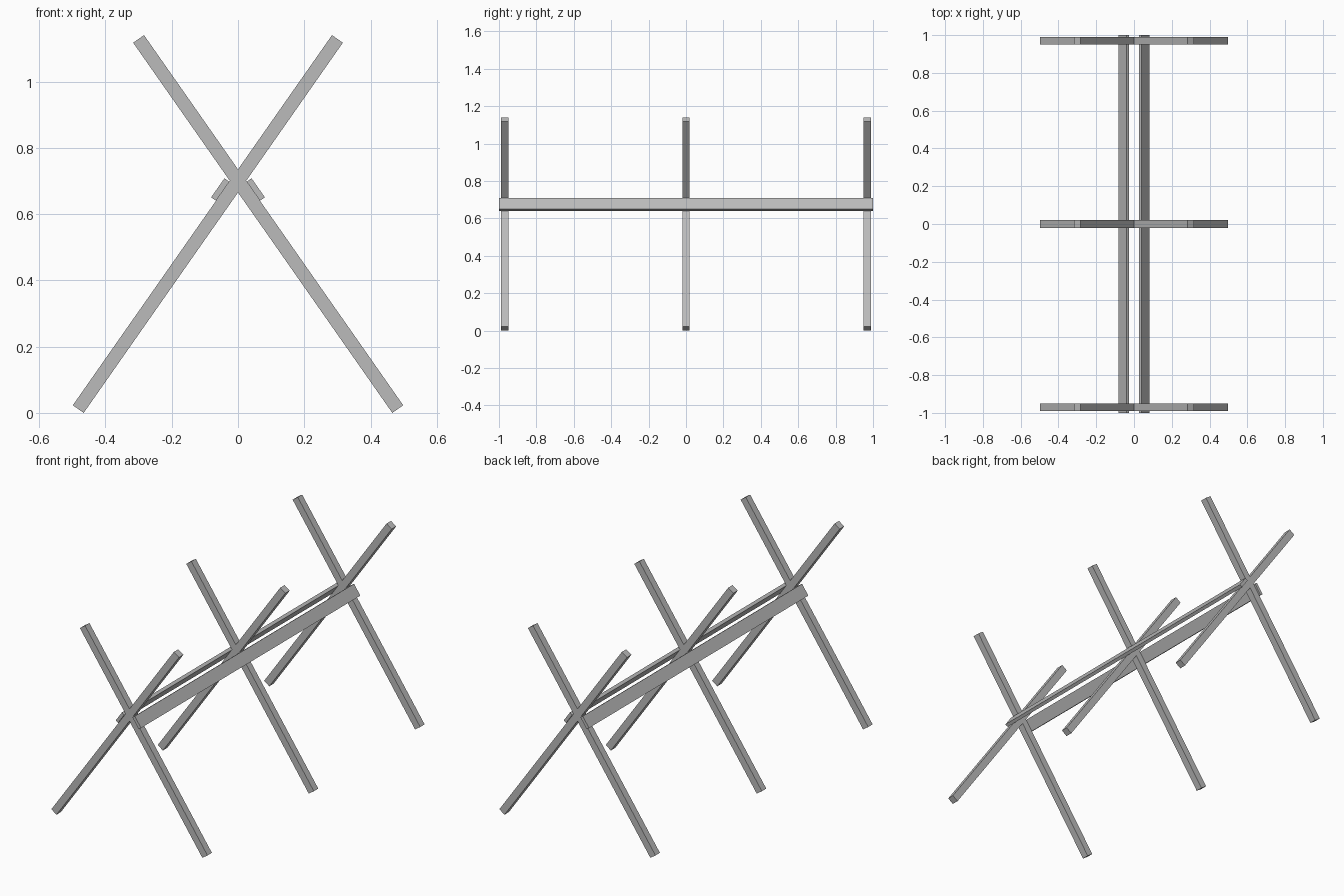
import bpy
from math import radians, sin, cos
from mathutils import Vector

cube = bpy.data.objects.get("Cube")
if cube:
    bpy.data.objects.remove(cube, do_unlink=True)

# Single plain grey
grey = bpy.data.materials.new("plain grey")
grey.use_nodes = True
color = (0.5, 0.5, 0.5, 1)
grey.diffuse_color = color
grey.node_tree.nodes["Principled BSDF"].inputs["Base Color"].default_value = color

TILT = radians(35)      # lean of each leg from vertical
CROSS_Z = 0.70          # height where the legs cross
LEG = 0.04              # square leg thickness
RAIL_THICK = 0.018


def bar(name, side, along, across, y, size):
    """Box leaning with a leg; along and across are offsets from the crossing.
    Side +1 has its foot on the left (+x), side -1 on the right."""
    down = Vector((side * sin(TILT), 0, -cos(TILT)))
    outward = Vector((side * cos(TILT), 0, sin(TILT)))
    center = Vector((0, y, CROSS_Z)) + down * along + outward * across
    bpy.ops.mesh.primitive_cube_add(size=1, location=center,
                                    rotation=(0, -side * TILT, 0))
    obj = bpy.context.object
    obj.name = name
    obj.scale = size
    bpy.ops.object.transform_apply(location=False, rotation=False, scale=True)
    obj.data.materials.append(grey)


# Leg ends measured along the leg from the crossing
foot = (CROSS_Z - LEG / 2 * sin(TILT)) / cos(TILT)
head = 0.523

for side, label in ((1, "left"), (-1, "right")):
    # Three crossed pairs of legs
    for place, y in (("front", -0.97), ("middle", 0), ("back", 0.97)):
        bar(f"{place}_{label}_leg", side, (foot - head) / 2, 0, y,
            (LEG, LEG, foot + head))
    # Long rail resting on the upper faces of the legs, below the crossing
    bar(f"{label}_rail", side, 0.052, (LEG + RAIL_THICK) / 2, 0,
        (RAIL_THICK, 2, 0.07))
